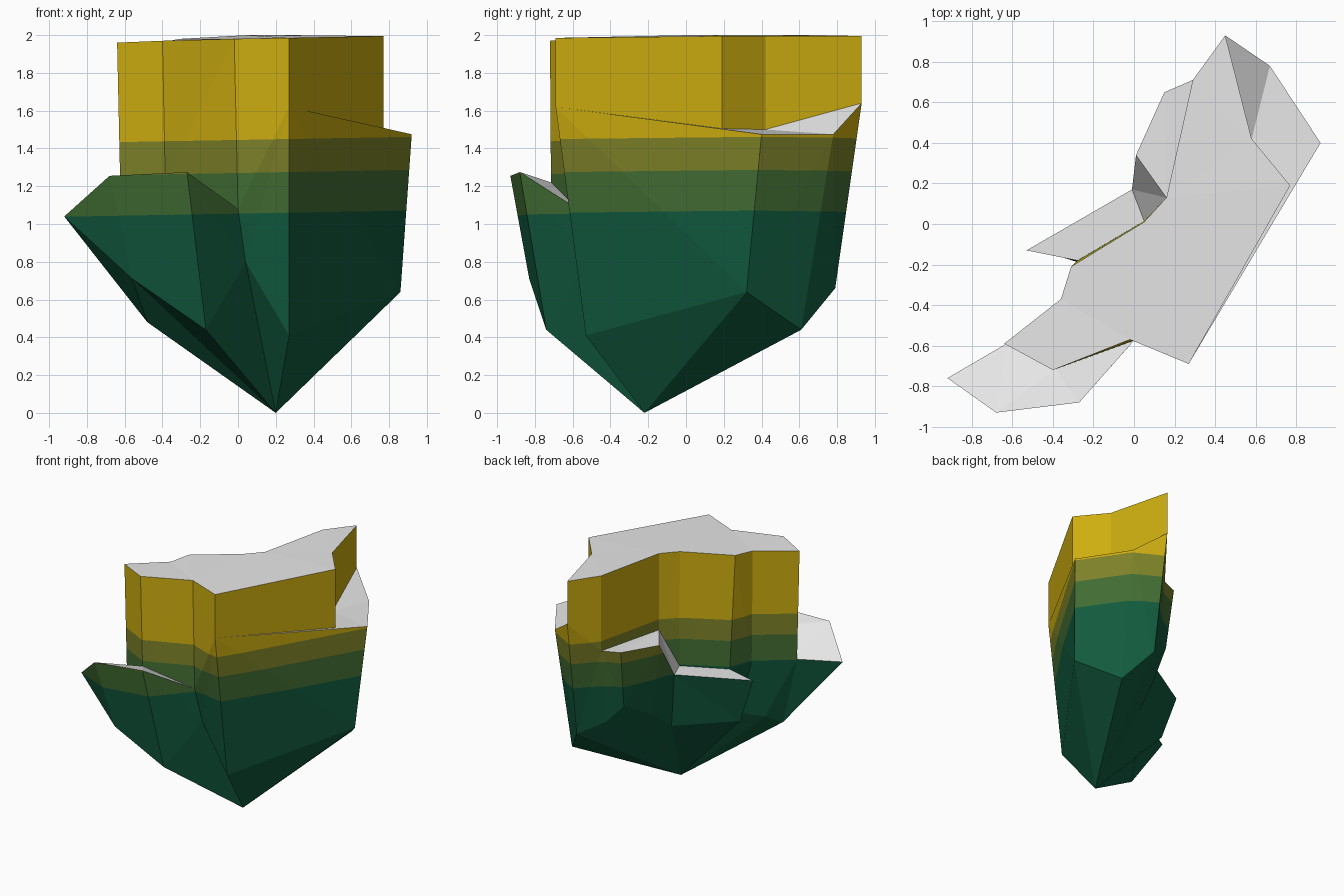
import bpy, bmesh
from mathutils import Vector

if "Cube" in bpy.data.objects:
    bpy.data.objects.remove(bpy.data.objects["Cube"])

def linear(r, g, b):
    f = lambda c: c / 12.92 if c <= 0.04045 else ((c + 0.055) / 1.055) ** 2.4
    return (f(r / 255), f(g / 255), f(b / 255), 1)

# Flat colours: four height bands and the bare stone of the shelves
COLOURS = [
    ("deep_green", linear(17, 90, 62)),
    ("mid_green", linear(66, 110, 51)),
    ("olive", linear(125, 130, 40)),
    ("ochre_yellow", linear(206, 174, 16)),
    ("pale_stone", linear(231, 231, 231)),
]
STONE = 4
BAND_HEIGHTS = (1.055, 1.27, 1.445)

# Plateau outline, clockwise from the front tip
PLATEAU = [
    (0.27, -0.69, 1.985), (-0.02, -0.57, 1.98), (-0.40, -0.72, 1.97), (-0.64, -0.59, 1.96),
    (-0.36, -0.37, 1.97), (-0.31, -0.21, 1.98), (0.05, 0.01, 2.0), (0.16, 0.13, 2.0),
    (0.29, 0.71, 2.0), (0.45, 0.93, 1.995), (0.58, 0.42, 1.995), (0.77, 0.19, 1.995)]

# Outer rim where the shelves break, same direction
RIM = [
    (0.27, -0.69, 1.62), (0.0, -0.575, 1.08), (-0.27, -0.88, 1.275), (-0.68, -0.93, 1.255),
    (-0.92, -0.76, 1.04), (-0.62, -0.585, 1.05), (-0.35, -0.37, 1.04), (-0.28, -0.18, 1.03),
    (-0.53, -0.13, 1.02), (-0.01, 0.17, 1.045), (0.01, 0.34, 1.35), (0.15, 0.65, 1.37),
    (0.29, 0.71, 1.37), (0.45, 0.93, 1.64), (0.67, 0.78, 1.475), (0.92, 0.40, 1.475)]

# Lower shoulder under every rim point, then the tip
SHOULDER = [
    (0.27, -0.53, 0.41), (0.04, -0.53, 0.80), (-0.17, -0.74, 0.44), (-0.56, -0.83, 0.71),
    (-0.48, -0.60, 0.48), (-0.40, -0.48, 0.55), (-0.25, -0.33, 0.60), (-0.24, -0.20, 0.65),
    (-0.40, -0.15, 0.64), (0.05, 0.12, 0.58), (0.08, 0.33, 0.75), (0.17, 0.58, 0.89),
    (0.29, 0.64, 0.75), (0.46, 0.79, 0.66), (0.63, 0.61, 0.44), (0.86, 0.32, 0.64)]
TIP = (0.2, -0.22, 0)

bm = bmesh.new()
top, rim, shoulder = [[bm.verts.new(p) for p in ring] for ring in (PLATEAU, RIM, SHOULDER)]
tip = bm.verts.new(TIP)

# Inner shelf corners, where the plateau walls land on a shelf
front_in, left_in, step_in, back_in, right_in = [bm.verts.new(p) for p in (
    (-0.385, -0.715, 1.22), (0.05, 0.015, 1.045), (0.16, 0.13, 1.36),
    (0.58, 0.42, 1.50), (0.77, 0.19, 1.505))]
foot = [rim[0], rim[1], front_in, rim[5], rim[6], rim[7], left_in, step_in,
        rim[12], rim[13], back_in, right_in]

def strip(a, b):
    for i in range(len(a)):
        j = (i + 1) % len(a)
        bm.faces.new((a[i], a[j], b[j], b[i]))

# Walls and pointed underside
strip(top, foot)
strip(rim, shoulder)
for i in range(len(shoulder)):
    bm.faces.new((shoulder[i], shoulder[(i + 1) % len(shoulder)], tip))

# Stone faces: plateau top, front, left, step, back-left and right shelves
for loop in (top,
             (rim[1], rim[2], front_in),
             (rim[2], rim[3], front_in),
             (rim[3], rim[4], rim[5], front_in),
             (rim[7], rim[8], rim[9], left_in),
             (rim[9], rim[10], step_in, left_in),
             (rim[10], rim[11], rim[12], step_in),
             (rim[13], rim[14], back_in),
             (rim[14], rim[15], right_in, back_in),
             (rim[15], rim[0], right_in)):
    bm.faces.new(loop).material_index = STONE

bmesh.ops.recalc_face_normals(bm, faces=bm.faces[:])
bmesh.ops.triangulate(bm, faces=bm.faces[:])

# Cut the walls along slightly tilted planes and colour by band
tilt = Vector((-0.018, 0, 1)).normalized()
for h in BAND_HEIGHTS:
    geom = bm.verts[:] + bm.edges[:] + bm.faces[:]
    bmesh.ops.bisect_plane(bm, geom=geom, dist=1e-5, plane_co=(0, 0, h), plane_no=tilt)
for f in bm.faces:
    if f.material_index != STONE:
        height = f.calc_center_median().dot(tilt) / tilt.z
        f.material_index = sum(height > h for h in BAND_HEIGHTS)

mesh = bpy.data.meshes.new("floating_cliff")
bm.to_mesh(mesh)
bm.free()
for name, colour in COLOURS:
    mat = bpy.data.materials.new(name)
    mat.diffuse_color = colour
    mat.use_nodes = True
    mat.node_tree.nodes["Principled BSDF"].inputs["Base Color"].default_value = mat.diffuse_color
    mesh.materials.append(mat)
bpy.context.collection.objects.link(bpy.data.objects.new("floating_cliff", mesh))
